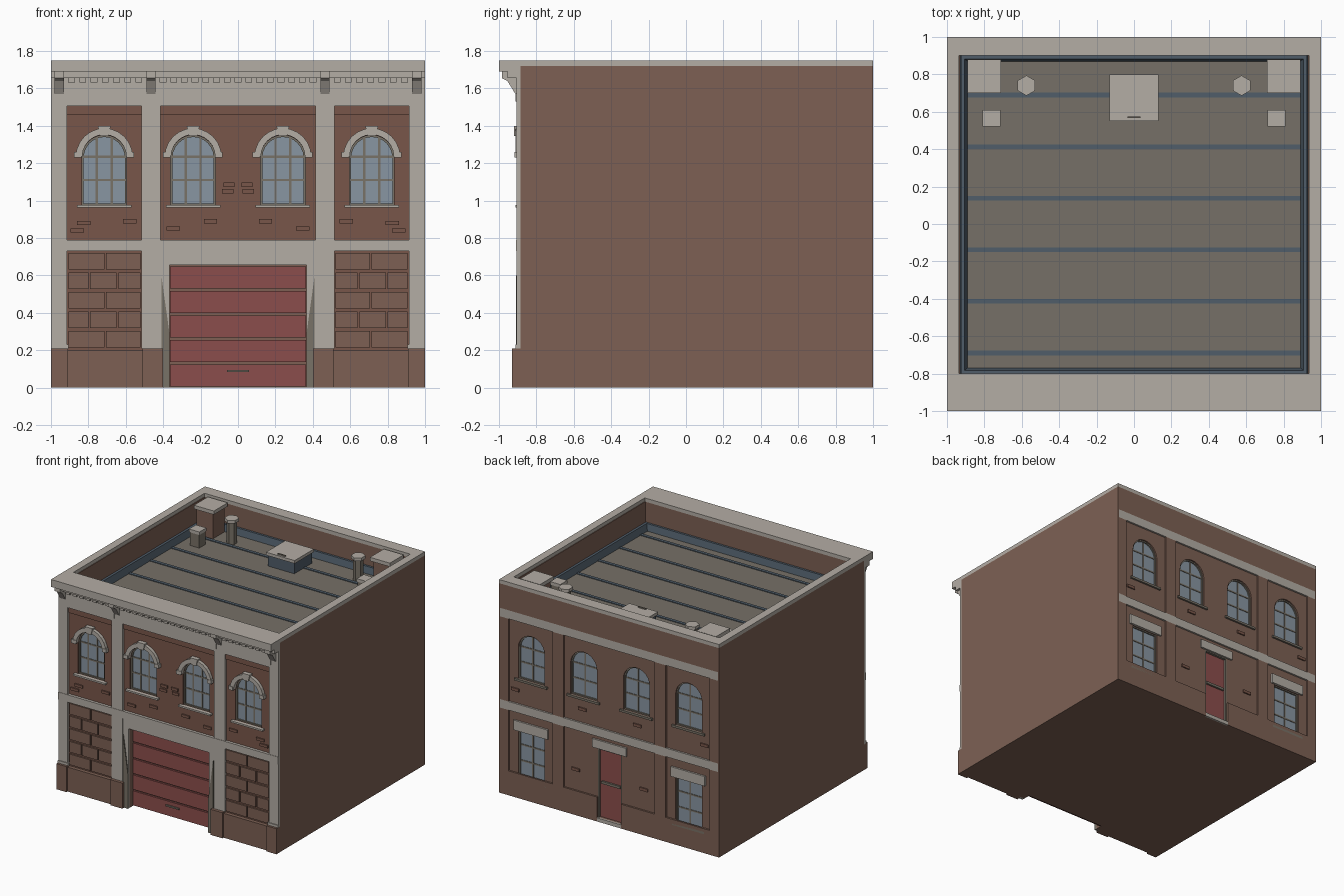
import bpy, bmesh
from math import sin, cos, pi

cube = bpy.data.objects.get("Cube")
if cube:
    bpy.data.objects.remove(cube, do_unlink=True)


def material(name, *rgb):
    m = bpy.data.materials.new(name)
    m.use_nodes = True
    m.diffuse_color = (*rgb, 1)
    m.node_tree.nodes["Principled BSDF"].inputs["Base Color"].default_value = (*rgb, 1)
    return m


WALL = material("brown wall", .205, .118, .088)
BRICK = material("red brown brick", .19, .094, .068)
STONE = material("light stone", .455, .418, .375)
RED = material("red door", .26, .076, .072)
GLASS = material("blue grey glass", .25, .305, .36)
ROOF = material("roof felt", .18, .162, .136)
BLUE = material("blue flashing", .08, .11, .142)
FRAME = material("window frame", .19, .168, .135)


def finish(name, bm, *mats):
    bmesh.ops.recalc_face_normals(bm, faces=bm.faces)
    me = bpy.data.meshes.new(name)
    bm.to_mesh(me)
    bm.free()
    for m in mats:
        me.materials.append(m)
    ob = bpy.data.objects.new(name, me)
    bpy.context.scene.collection.objects.link(ob)
    return ob


def prism(bm, pts, a0, a1, axis="y"):
    """Extrude an outline along y (points x, z), x (points y, z) or z (points x, y)."""
    def at(p, a):
        return {"y": (p[0], a, p[1]), "x": (a, p[0], p[1]), "z": (p[0], p[1], a)}[axis]
    lo = [bm.verts.new(at(p, a0)) for p in pts]
    hi = [bm.verts.new(at(p, a1)) for p in pts]
    bm.faces.new(lo)
    bm.faces.new(hi[::-1])
    for i in range(len(pts)):
        j = (i + 1) % len(pts)
        bm.faces.new((lo[i], hi[i], hi[j], lo[j]))


def box(bm, x0, x1, y0, y1, z0, z1):
    prism(bm, [(x0, z0), (x1, z0), (x1, z1), (x0, z1)], y0, y1)


def pair(bm, x0, x1, *rest):
    """A box and its mirror image."""
    box(bm, x0, x1, *rest)
    box(bm, -x1, -x0, *rest)


def boxes(name, mat, *dims, mirror=False):
    bm = bmesh.new()
    for d in dims:
        (pair if mirror else box)(bm, *d)
    return finish(name, bm, mat)


def strip(bm, outer, inner, y0, y1, closed=True):
    """Solid band between two matching outlines."""
    n = len(outer)
    rings = [[bm.verts.new((x, y, z)) for x, z in pts]
             for pts, y in ((outer, y0), (inner, y0), (inner, y1), (outer, y1))]
    for i in range(n if closed else n - 1):
        j = (i + 1) % n
        for k in range(4):
            a, b = rings[k], rings[(k + 1) % 4]
            bm.faces.new((a[i], a[j], b[j], b[i]))
    if not closed:
        for i in (0, -1):
            bm.faces.new([r[i] for r in rings])


def arc(cx, z, r, n=12):
    return [(cx + r * cos(pi * i / n), z + r * sin(pi * i / n)) for i in range(n + 1)]


def outline(cx, z0, top, w, arched):
    if arched:
        return [(cx - w, z0), (cx + w, z0)] + arc(cx, top, w)
    return [(cx - w, z0), (cx + w, z0), (cx + w, top), (cx - w, top)]


F, B, R = -.885, .985, 1.5          # front wall, back wall and roof planes
CENTRES = (-.715, -.24, .24, .715)
windows = [(c, .975, 1.23, True, s) for s in (-1, 1) for c in CENTRES]
windows += [(c, .17, .55, False, 1) for c in (-.715, .715)]

# Main body with openings and the sunken roof cut out
bm = bmesh.new()
box(bm, -1, 1, F, B, 0, 1.72)
body = finish("building_walls", bm, WALL, BRICK, ROOF)
bm = bmesh.new()
box(bm, -.93, .93, -.8, .9, R, 1.9)
box(bm, -.365, .365, -1, -.82, -.1, .655)
box(bm, -.11, .11, .95, 1.1, .03, .6)
for c, z0, top, arched, s in windows:
    wall = F if s < 0 else B
    prism(bm, outline(c, z0, top, .12, arched), wall - s * .03, wall + s * .1)
cutter = finish("opening_cutter", bm)
cutter.hide_render = True
mod = body.modifiers.new("openings", "BOOLEAN")
mod.operation, mod.solver, mod.object = "DIFFERENCE", "EXACT", cutter
cut = bpy.data.meshes.new_from_object(body.evaluated_get(bpy.context.evaluated_depsgraph_get()))
body.modifiers.clear()
body.data = cut
bpy.data.objects.remove(cutter, do_unlink=True)
cut.materials.clear()
for m in (WALL, BRICK, ROOF):
    cut.materials.append(m)
for p in cut.polygons:
    if p.normal.y < -.5 and p.center.y < -.88:
        p.material_index = 1
    elif p.normal.z > .5 and abs(p.center.z - R) < .05:
        p.material_index = 2
    else:
        p.material_index = 0

# Windows: glass, frame and slim glazing bars
glass, frame = bmesh.new(), bmesh.new()
for c, z0, top, arched, s in windows:
    wall = F if s < 0 else B
    g, f = wall - s * .022, wall - s * .012
    bar = sorted((g, g + s * .004))
    prism(glass, outline(c, z0, top, .119, arched), g - s * .004, g)
    strip(frame, outline(c, z0, top, .12, arched),
          outline(c, z0 + .01, top - (0 if arched else .01), .11, arched), g, f)
    high = top + .105 if arched else top
    for x in (-.04, .04) if s < 0 else (0,):
        box(frame, c + x - .006, c + x + .006, *bar, z0, high)
    for z in ((1.11, 1.235) if arched else (.3, .43)):
        box(frame, c - .112, c + .112, *bar, z - .006, z + .006)
finish("window_glass", glass, GLASS)
finish("window_frames", frame, FRAME)

# Front window hoods, keystones and sills
bm = bmesh.new()
for c in CENTRES:
    strip(bm, arc(c, 1.235, .152), arc(c, 1.235, .118), -.912, F, False)
    for s in (-1, 1):
        x = c + s * .14
        box(bm, x - .022, x + .018, -.916, F, 1.23, 1.26)
    prism(bm, [(c - .022, 1.345), (c + .022, 1.345), (c + .035, 1.4), (c - .035, 1.4)], -.92, F)
    box(bm, c - .146, c + .146, -.912, F, .963, .977)
finish("window_hoods_and_sills", bm, STONE)

# Front pilasters, belt and frieze
boxes("front_pilasters", STONE, (.915, 1, -.905, F, .21, 1.51),
      (.415, .515, -.905, F, .21, 1.51), (.905, 1, -.912, F, .21, .23), mirror=True)
boxes("front_belt", STONE, (-1, 1, -.908, F, .73, .79))
boxes("front_frieze", STONE, (-1, 1, -.905, F, 1.505, 1.69))
boxes("frieze_panels", STONE, (-.44, .44, -.911, F, 1.53, 1.63),
      (.49, .935, -.911, F, 1.53, 1.63), (-.935, -.49, -.911, F, 1.53, 1.63))
boxes("panel_head_moulding", BRICK, (-.415, .415, -.895, F, 1.46, 1.505),
      (.515, .915, -.895, F, 1.46, 1.505), (-.915, -.515, -.895, F, 1.46, 1.505))
boxes("front_plinth", WALL, (.91, 1, -.93, F, 0, .21), (.4, .51, -.93, F, 0, .21),
      (.51, .91, -.915, F, 0, .2), mirror=True)

# Cornice with dentils and brackets
boxes("cornice", STONE, (-1, 1, -1, F, 1.69, 1.72), (-1, 1, -.955, F, 1.655, 1.69))
bm = bmesh.new()
for x0, x1 in ((-.92, -.5), (-.43, .43), (.5, .92)):
    n = round((x1 - x0) / .058)
    for i in range(n):
        x = x0 + (x1 - x0) * (i + .5) / n
        box(bm, x - .018, x + .018, -.94, F, 1.632, 1.655)
finish("dentils", bm, STONE)
bm = bmesh.new()
profile = [(F, 1.57), (-.912, 1.57), (-.955, 1.64), (-.985, 1.655), (-.985, 1.69), (F, 1.69)]
for x in (-.955, -.465, .465, .955):
    prism(bm, profile, x - .025, x + .025, "x")
finish("cornice_brackets", bm, STONE)

# Parapet coping
boxes("parapet_coping", STONE, (-1, 1, -1, -.8, 1.72, 1.75), (-1, 1, .9, 1, 1.72, 1.75),
      (-1, -.935, -.8, .9, 1.72, 1.75), (.935, 1, -.8, .9, 1.72, 1.75))

# Raised brickwork on the front
bm = bmesh.new()
for row in range(5):
    z = .215 + row * .104
    seams = (.515, .71, .91) if row % 2 == 0 else (.515, .645, .795, .91)
    for a, b in zip(seams, seams[1:]):
        pair(bm, a + .005, b - .005, -.898, F, z, z + .088)
finish("lower_bricks", bm, WALL)
bm = bmesh.new()
for x, z in ((.86, .84), (.825, .88), (.58, .89), (.345, .85), (.147, .89), (.055, 1.05), (.048, 1.085)):
    w = .036 if z < 1 else .03
    pair(bm, x - w, x + w, -.895, F, z - .011, z + .011)
finish("upper_bricks", bm, BRICK)

# Garage door and its surround
boxes("garage_surround", STONE, (-.415, -.365, -.9, F, 0, .73), (.365, .415, -.9, F, 0, .73),
      (-.365, .365, -.9, F, .655, .73))
boxes("garage_door_back", WALL, (-.365, .365, -.83, -.82, 0, .655))
boxes("garage_door_panels", RED,
      *[(-.363, .363, -.845, -.83, i * .131 + .006, i * .131 + .125) for i in range(5)])
boxes("garage_handle", FRAME, (-.06, .06, -.855, -.845, .083, .095))
bm = bmesh.new()
for s in (-1, 1):
    prism(bm, [(s * .4, 0), (s * .365, 0), (s * .365, .28), (s * .41, .6), (s * .41, .2)], -.908, F)
finish("garage_jamb_guards", bm, FRAME)

# Back wall relief
boxes("back_relief", WALL, (.915, .99, B, 1, 0, .7), (.415, .515, B, 1, .2, .7), (.11, .915, B, 1, 0, .2),
      (.915, .99, B, 1, .77, 1.45), (.415, .515, B, 1, .77, 1.45), (0, .99, B, 1, 1.52, 1.72),
      (.99, 1, B, 1, 0, 1.72), mirror=True)
boxes("back_belts", STONE, (-.99, .99, B, 1, .7, .77), (-.99, .99, B, 1, 1.45, 1.52))
bm = bmesh.new()
for x, z in ((.86, .88), (.25, .88), (.31, .37)):
    pair(bm, x - .036, x + .036, B, .995, z - .012, z + .012)
finish("back_bricks", bm, BRICK)
boxes("back_lintels", STONE, (-.155, .155, B, 1, .6, .67), (.56, .87, B, 1, .55, .63),
      (-.87, -.56, B, 1, .55, .63))
boxes("back_sills", FRAME, *[(c - .148, c + .148, B, 1, z, z + .018)
                            for c, z in [(c, .958) for c in CENTRES] + [(-.715, .155), (.715, .155)]])
boxes("back_door", RED, (-.1, .1, .95, .965, .03, .59))
boxes("back_door_trim", FRAME, (-.11, -.1, .95, .985, .03, .6), (.1, .11, .95, .985, .03, .6),
      (-.1, .1, .95, .985, .59, .6), (-.085, .085, .965, .98, .31, .33))
boxes("back_door_step", STONE, (-.11, .11, B, 1, 0, .03))

# Roof seams and sloped flashing
boxes("roof_seams", BLUE, *[(-.89, .89, y - .013, y + .013, R, R + .006)
                           for y in (-.69, -.413, -.138, .138, .413, .69)])
bm = bmesh.new()
for s in (-1, 1):
    prism(bm, [(s * .93, R), (s * .89, R), (s * .905, R + .055), (s * .925, R + .055)], -.8, .9)
for y, s in ((-.8, 1), (.9, -1)):
    prism(bm, [(y, R), (y + s * .03, R), (y + s * .018, R + .055), (y, R + .055)], -.925, .925, "x")
finish("roof_flashing", bm, BLUE)

# Chimneys, vents, pipes and hatch
boxes("chimney_stacks", WALL, (.73, .88, .715, .87, R, 1.71), mirror=True)
boxes("chimney_caps", STONE, (.71, .89, .7, .88, 1.71, 1.74), mirror=True)
boxes("vent_boxes", FRAME, (.72, .805, .525, .605, R, 1.61), mirror=True)
boxes("vent_caps", STONE, (.715, .81, .52, .61, 1.61, 1.635), mirror=True)
for name, mat, r, z0, z1 in (("roof_pipes", FRAME, .038, R, 1.68), ("pipe_caps", STONE, .054, 1.68, 1.705)):
    bm = bmesh.new()
    for x in (-.575, .575):
        ring = [(x + r * sin(i * pi / 3), .74 + r * cos(i * pi / 3)) for i in range(6)]
        prism(bm, ring, z0, z1, "z")
    finish(name, bm, mat)
boxes("hatch_base", BLUE, (-.12, .12, .56, .79, R, 1.59))
boxes("hatch_lid", STONE, (-.13, .13, .55, .8, 1.59, 1.615))
boxes("hatch_handle", FRAME, (-.035, .035, .566, .574, 1.615, 1.625))
